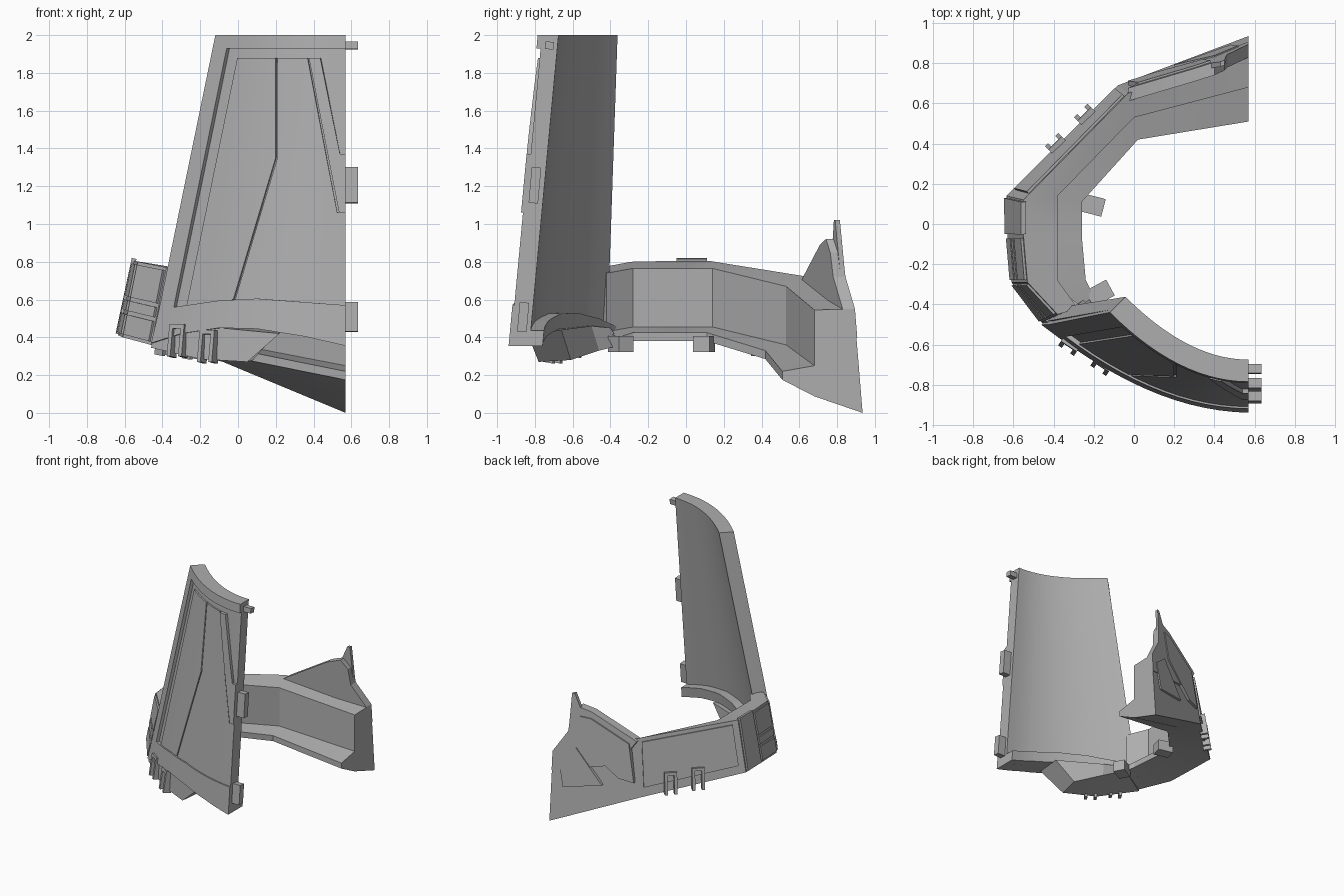
import bpy, bmesh
from math import atan2
from mathutils import Vector, Matrix

if "Cube" in bpy.data.objects:
    bpy.data.objects.remove(bpy.data.objects["Cube"])

grey = bpy.data.materials.new("armour grey")
grey.use_nodes = True
grey.diffuse_color = (.42, .42, .42, 1)
grey.node_tree.nodes["Principled BSDF"].inputs["Base Color"].default_value = (.42, .42, .42, 1)
parts = []


def finish(name, bm):
    bmesh.ops.recalc_face_normals(bm, faces=bm.faces)
    mesh = bpy.data.meshes.new(name)
    bm.to_mesh(mesh)
    bm.free()
    mesh.materials.append(grey)
    ob = bpy.data.objects.new(name, mesh)
    bpy.context.collection.objects.link(ob)
    parts.append(ob)


def loft(name, sections):
    """Closed skin through equal-length sections, capped at both ends."""
    bm = bmesh.new()
    rings = [[bm.verts.new(p) for p in s] for s in sections]
    n = len(rings[0])
    for a, b in zip(rings, rings[1:]):
        for i in range(n):
            j = (i + 1) % n
            bm.faces.new((a[i], a[j], b[j], b[i]))
    bm.faces.new(rings[0])
    bm.faces.new(rings[-1])
    finish(name, bm)


def boxes(name, items, matrix):
    """Several (centre, size) boxes in one object, placed by a matrix."""
    bm = bmesh.new()
    for centre, size in items:
        m = matrix @ Matrix.Translation(centre) @ Matrix.Diagonal((*size, 1))
        bmesh.ops.create_cube(bm, size=1, matrix=m)
    finish(name, bm)


def plate(name, outline, surface, outer, inner, cuts=()):
    """Outline in x, z laid on a surface and given thickness between two depths."""
    flat = bmesh.new()
    flat.faces.new([flat.verts.new((x, 0, z)) for x, z in outline])
    for co, no in cuts:
        geom = flat.verts[:] + flat.edges[:] + flat.faces[:]
        bmesh.ops.bisect_plane(flat, geom=geom, dist=1e-5, plane_co=co, plane_no=no)
    flat.verts.index_update()
    bm = bmesh.new()
    top = [bm.verts.new(surface(v.co.x, v.co.z, outer)) for v in flat.verts]
    low = [bm.verts.new(surface(v.co.x, v.co.z, inner)) for v in flat.verts]
    for f in flat.faces:
        ids = [v.index for v in f.verts]
        bm.faces.new([top[i] for i in ids])
        bm.faces.new([low[i] for i in reversed(ids)])
    for e in flat.edges:
        if e.is_boundary:
            a, b = (v.index for v in e.verts)
            bm.faces.new((top[a], top[b], low[b], low[a]))
    flat.free()
    finish(name, bm)


def lerp(a, b, t):
    return a + (b - a) * t


# ---- tall curved front panel
EDGE = .57


def panel_y(x, z):
    t = (z - .4) / 1.6
    left = lerp(-.455, -.12, t)
    s = (x - left) / (EDGE - left)
    return lerp(lerp(-.5, -.44, t), lerp(-.935, -.785, t), 1 - (1 - s) ** 2)


def panel_surface(x, z, depth):
    slope = (panel_y(x + .01, z) - panel_y(x - .01, z)) / .02
    n = Vector((-slope, 1, 0)).normalized()
    p = Vector((x, panel_y(x, z), z)) + n * depth
    p.x = min(p.x, EDGE)
    return p


panel_cuts = []
for i in range(1, 14):
    low_x, high_x = lerp(-.455, EDGE, i / 14), lerp(-.12, EDGE, i / 14)
    panel_cuts.append(((low_x, 0, .4), (1.6, 0, low_x - high_x)))

hem = [(EDGE, .355), (.35, .405), (.1, .445), (-.1, .45), (-.3, .42), (-.46, .37)]
hem_top = [(-.42, .54), (-.34, .56), (-.1, .595), (.1, .605), (EDGE, .57)]
plate("front_panel", [(-.12, 2), (EDGE, 2)] + hem, panel_surface, .022, .11, panel_cuts)
plate("panel_hem", hem_top + hem, panel_surface, 0, .03, panel_cuts)
plate("inner_shelf", [(x, z + .08) for x, z in reversed(hem)] + hem,
      panel_surface, .1, .18, panel_cuts)

raised = {
    "frame_top": [(-.12, 2), (EDGE, 2), (EDGE, 1.93), (-.06, 1.93)],
    "frame_left": [(-.12, 2), (-.06, 1.93), (-.34, .56), (-.42, .54)],
    "edge_strut": [(.375, 1.88), (.435, 1.88), (.54, 1.37), (.535, 1.06)],
    "edge_foot": [(.54, 1.37), (EDGE, 1.37), (EDGE, 1.06), (.535, 1.06)],
}
inset = {
    "inset_left": [(-.01, 1.88), (.195, 1.88), (.195, 1.35), (-.03, .6), (-.28, .56)],
    "inset_upper": [(.205, 1.88), (.365, 1.88), (.468, 1.35), (.205, 1.35)],
    "inset_middle": [(.205, 1.35), (.468, 1.35), (.525, 1.06), (.117, 1.06)],
    "inset_lower": [(.117, 1.06), (EDGE, 1.06), (EDGE, .57), (.1, .6), (-.02, .6)],
}
for group, depth in ((raised, 0), (inset, .01)):
    for name, outline in group.items():
        plate(name, outline, panel_surface, depth, .03, panel_cuts)

# pegs on the cut edge of the panel
for y, z, width, height in ((-.722, 1.945, .045, .04), (-.8, 1.205, .05, .19), (-.862, .507, .05, .155)):
    boxes("edge_peg", [((0, 0, 0), (.085, width, height))],
          Matrix.Translation((.593, y, z)) @ Matrix.Rotation(-.09, 4, "X"))

# ---- thick belt: outer bottom, outer top, wall x y, flange x y, wall top z, wall bottom z
belt = [
    ((.57, .935, 0), (.57, .89, .55), (.57, .68), (.57, .51), .545, .25),
    ((-.08, .69, .27), (-.03, .65, .72), (0, .53), (.02, .42), .67, .36),
    ((-.635, .14, .41), (-.55, .12, .805), (-.38, .14), (-.26, .11), .765, .455),
    ((-.63, -.06, .41), (-.55, -.06, .805), (-.38, -.06), (-.26, -.06), .765, .455),
    ((-.61, -.29, .4), (-.53, -.29, .8), (-.38, -.28), (-.24, -.28), .765, .455),
    ((-.46, -.49, .36), (-.38, -.45, .77), (-.28, -.42), (-.2, -.36), .74, .43),
]
sections = []
for bottom, top, wall, flange, high, low in belt:
    sections.append([bottom, top, (*wall, high), (*wall, low), (*flange, low - .03),
                     (*flange, low - .075), (*wall, (low - .075 + bottom[2]) / 2)])
loft("belt", sections)

# lower band running under the panel to a slanted end
loft("front_band", [
    [(-.46, -.49, .345), (-.44, -.48, .46), (-.28, -.4, .45), (-.2, -.34, .36)],
    [(-.2, -.68, .285), (-.2, -.67, .46), (-.12, -.5, .46), (-.08, -.46, .33)],
    [(.05, -.78, .27), (.22, -.84, .42), (.22, -.66, .44), (.08, -.61, .28)],
])


# ---- thin plates on the outer belt faces
def face_panel(name, i, u0, u1, v0, v1, lift=.012):
    a, d, b, c = (Vector(belt[k][m]) for k in (i, i + 1) for m in (0, 1))
    n = (b - a).cross(d - a).normalized()
    if n.dot(a - Vector((.1, 0, a.z))) < 0:
        n = -n
    ring = [lerp(lerp(a, b, u), lerp(d, c, u), v)
            for u, v in ((u0, v0), (u1, v0), (u1, v1), (u0, v1))]
    loft(name, [[p - n * .01 for p in ring], [p + n * lift for p in ring]])


face_panel("back_belt_plate", 1, .03, .94, .16, .93)
face_panel("side_belt_plate", 2, .05, .95, .02, 1.03, .015)
for i in (3, 4):
    for v0, v1 in ((.04, .3), (.35, .48), (.53, .96)):
        face_panel("ribbed_belt_plate", i, .05, .95, v0, v1)


# ---- rear fin plate standing above the belt end
def fin_surface(x, z, depth):
    return Vector((x, .739 + .343 * x - .082 * z - depth, z))


plate("fin", [(-.03, .7), (0, .72), (.3, .89), (.4, .92), (.45, .85), (.465, .72),
              (.57, .55), (.57, .4), (.1, .5)], fin_surface, -.005, .06)
plate("fin_tip", [(.38, .9), (.43, 1.02), (.45, 1.02), (.462, .72), (.4, .7)],
      fin_surface, -.005, .02)
plate("fin_outer_plate", [(.02, .68), (.3, .84), (.38, .85), (.34, .62), (.08, .4), (-.03, .38)],
      fin_surface, -.015, .02)
plate("fin_triangle", [(.4, .6), (.52, .5), (.48, .28), (.2, .33)], fin_surface, -.012, .02)


# ---- staple brackets over the lower belt edge
def staple(x, y, z, out_x, out_y):
    yaw = atan2(-out_x, out_y)
    m = Matrix.Translation((x, y, z)) @ Matrix.Rotation(yaw, 4, "Z") @ Matrix.Rotation(.15, 4, "X")
    boxes("staple", [((-.036, 0, 0), (.022, .06, .17)), ((.036, 0, 0), (.022, .06, .17)),
                     ((0, 0, .075), (.094, .06, .022))], m)


for x, y, z in ((-.38, .39, .39), (-.235, .535, .37)):
    staple(x, y, z, -1, 1)
for x, y, z in ((-.315, -.595, .38), (-.155, -.695, .35)):
    staple(x, y, z, -.55, -.83)

# tabs on the inner flange
for x, y, yaw in ((-.21, .095, -.25), (-.17, -.345, .5)):
    boxes("flange_tab", [((0, 0, 0), (.12, .09, .085))],
          Matrix.Translation((x, y, .365)) @ Matrix.Rotation(yaw, 4, "Z"))

# smooth the curved panel, keep edges sharp
for ob in bpy.context.selected_objects:
    ob.select_set(False)
for ob in parts:
    ob.select_set(True)
bpy.context.view_layer.objects.active = parts[0]
bpy.ops.object.shade_smooth_by_angle(angle=.3)
